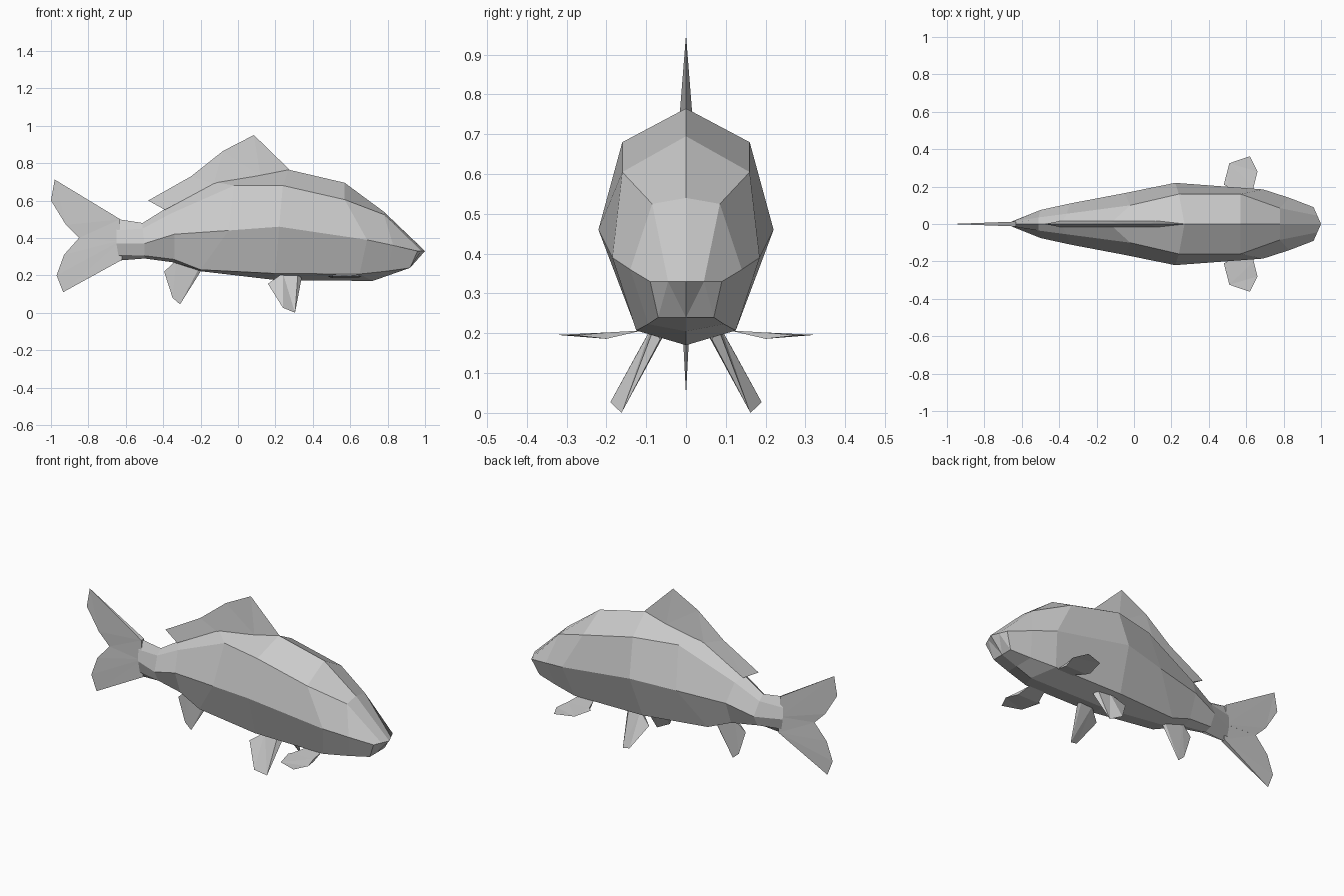
import bpy, bmesh
from mathutils import Vector

if "Cube" in bpy.data.objects:
    bpy.data.objects.remove(bpy.data.objects["Cube"])


def finish(name, bm):
    bmesh.ops.triangulate(bm, faces=[f for f in bm.faces if len(f.verts) > 4])
    bmesh.ops.recalc_face_normals(bm, faces=bm.faces)
    mesh = bpy.data.meshes.new(name)
    bm.to_mesh(mesh)
    bm.free()
    ob = bpy.data.objects.new(name, mesh)
    bpy.context.collection.objects.link(ob)
    return ob


def fin(name, base, rim, thick):
    """Thick along the base, tapering to a sharp rim; rim runs from base end to base start."""
    bm = bmesh.new()
    t = Vector(thick)
    a = [bm.verts.new(Vector(p) + t) for p in base]
    b = [bm.verts.new(Vector(p) - t) for p in base]
    r = [bm.verts.new(p) for p in rim]
    bm.faces.new(a + r)
    bm.faces.new(list(reversed(b + r)))
    bm.faces.new((a[-1], b[-1], r[0]))
    bm.faces.new((b[0], a[0], r[-1]))
    for i in range(len(a) - 1):
        bm.faces.new((a[i], b[i], b[i + 1], a[i + 1]))
    return finish(name, bm)


def flat(points):
    return [(x, 0, z) for x, z in points]


# Body: eight-sided rings, each given as top, shoulder, flank, lower side, keel
rings = [
    [(-.64, 0, .50), (-.65, .013, .44), (-.65, .015, .37), (-.64, .013, .31), (-.63, 0, .28)],
    [(-.51, 0, .48), (-.51, .035, .45), (-.50, .075, .37), (-.50, .04, .305), (-.50, 0, .29)],
    [(-.39, 0, .555), (-.36, .055, .53), (-.34, .11, .42), (-.34, .06, .285), (-.35, 0, .27)],
    [(-.13, 0, .70), (-.02, .10, .68), (-.05, .165, .44), (-.20, .08, .23), (-.20, 0, .222)],
    [(.27, 0, .765), (.24, .16, .68), (.22, .22, .46), (.20, .125, .21), (.20, 0, .175)],
    [(.57, 0, .695), (.57, .16, .605), (.69, .185, .39), (.65, .125, .207), (.72, 0, .17)],
    [(.78, 0, .54), (.78, .085, .525), (.83, .14, .36), (.80, .095, .223), (.82, 0, .205)],
    [(1.0, 0, .33), (.98, .045, .33), (.96, .09, .33), (.92, .07, .24), (.92, 0, .24)],
]
bm = bmesh.new()
loops = []
for half in rings:
    full = half + [(x, -y, z) for x, y, z in reversed(half[1:4])]
    loops.append([bm.verts.new(p) for p in full])
for p, q in zip(loops, loops[1:]):
    for i in range(8):
        j = (i + 1) % 8
        bm.faces.new((p[i], p[j], q[j], q[i]))
bm.faces.new(loops[0])
bm.faces.new(loops[-1])
finish("body", bm)

# Tail fin: two lobes
fin("tail_upper_lobe", flat([(-.63, .50), (-.63, .38)]),
    flat([(-.85, .40), (-.92, .47), (-1.0, .60), (-.98, .712)]), (0, .013, 0))
fin("tail_lower_lobe", flat([(-.62, .39), (-.62, .283)]),
    flat([(-.935, .11), (-.97, .20), (-.93, .31), (-.85, .40)]), (0, .013, 0))

# Dorsal and anal fins
fin("dorsal_fin", flat([(-.39, .55), (-.13, .69), (.12, .735), (.26, .755)]),
    flat([(.275, .765), (.085, .95), (-.08, .865), (-.25, .73), (-.48, .60)]), (0, .017, 0))
fin("anal_fin", flat([(-.33, .28), (-.21, .235)]),
    flat([(-.20, .22), (-.31, .045), (-.35, .08), (-.395, .22)]), (0, .01, 0))

# Paired fins under the belly and behind the head
for side, s in (("left", 1), ("right", -1)):
    fin(side + "_pelvic_fin",
        [(.24, s * .075, .205), (.32, s * .07, .20)],
        [(.34, s * .065, .185), (.305, s * .162, .0), (.24, s * .19, .027), (.16, s * .12, .155)],
        (0, s * .013, .007))
    fin(side + "_pectoral_fin",
        [(.52, s * .11, .207), (.50, s * .20, .194), (.64, s * .20, .194), (.63, s * .11, .207)][1:3],
        [(.66, s * .28, .195), (.62, s * .362, .196), (.51, s * .325, .196), (.48, s * .21, .196)],
        (0, 0, .008))
    fin(side + "_pectoral_root",
        [(.50, s * .20, .194), (.64, s * .20, .194)],
        [(.63, s * .11, .207), (.53, s * .11, .207)], (0, 0, .008))
